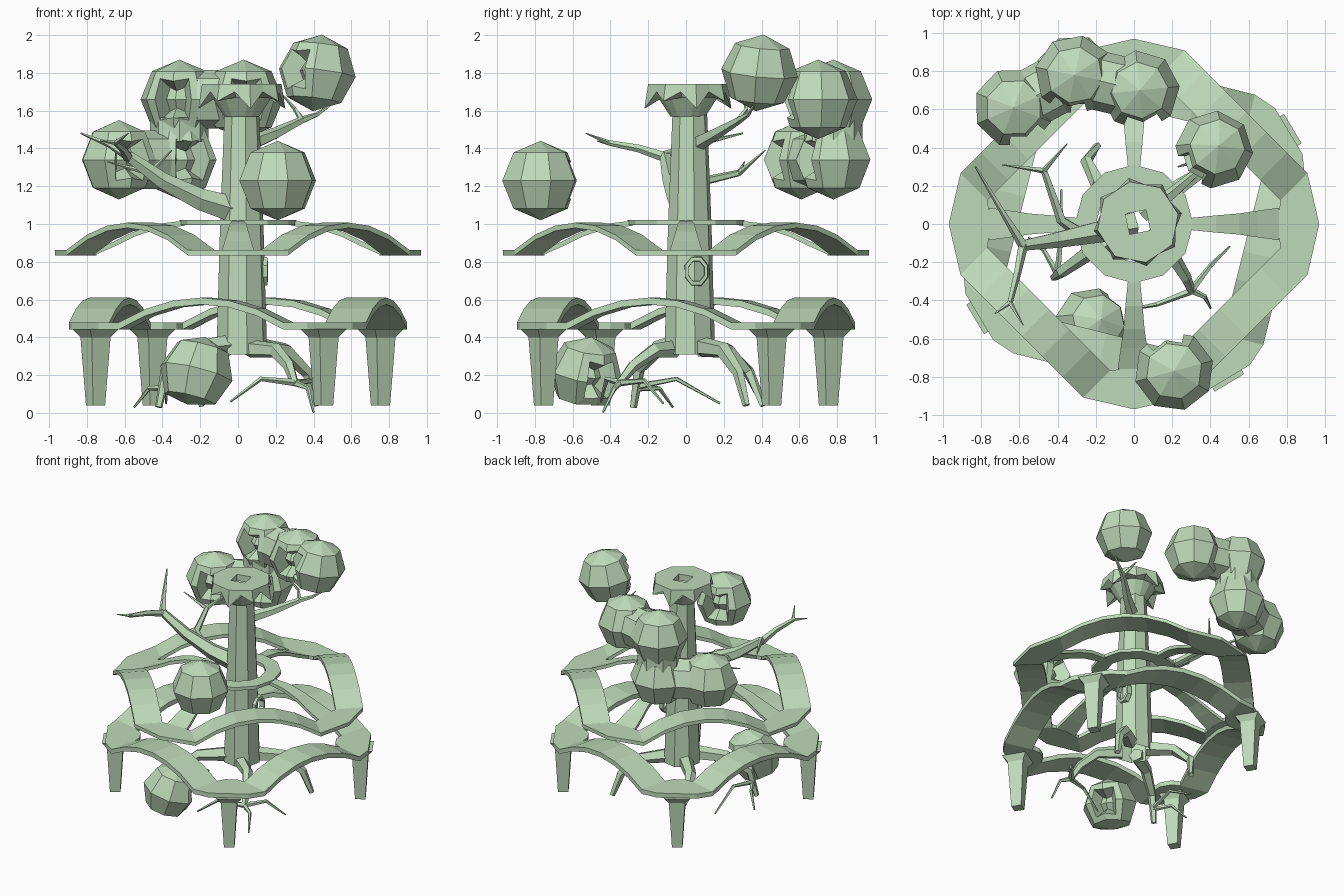
import bpy, bmesh, math
from mathutils import Vector, Matrix

if "Cube" in bpy.data.objects:
    bpy.data.objects.remove(bpy.data.objects["Cube"])

leaf = bpy.data.materials.new("pale green")
leaf.diffuse_color = (0.52, 0.70, 0.49, 1)
leaf.use_nodes = True
leaf.node_tree.nodes["Principled BSDF"].inputs["Base Color"].default_value = leaf.diffuse_color


def finish(name, bm):
    bmesh.ops.recalc_face_normals(bm, faces=bm.faces)
    me = bpy.data.meshes.new(name)
    bm.to_mesh(me)
    bm.free()
    me.materials.append(leaf)
    ob = bpy.data.objects.new(name, me)
    bpy.context.collection.objects.link(ob)
    return ob


def loft(bm, rings, closed=False, caps=True):
    """Skin a list of equal-length point rings."""
    vs = [[bm.verts.new(p) for p in r] for r in rings]
    n = len(vs[0])
    for a in range(len(vs) if closed else len(vs) - 1):
        A, B = vs[a], vs[(a + 1) % len(vs)]
        for i in range(n):
            j = (i + 1) % n
            bm.faces.new((A[i], A[j], B[j], B[i]))
    if caps and not closed:
        bm.faces.new(vs[0])
        bm.faces.new(vs[-1])


def circle(cx, cy, z, r, n, start=0.0):
    return [(cx + r * math.cos(start + 2 * math.pi * i / n),
             cy + r * math.sin(start + 2 * math.pi * i / n), z) for i in range(n)]


def tube(bm, pts, r0, r1, n=5):
    """Tapered limb along a path."""
    pts = [Vector(p) for p in pts]
    rings = []
    for k, p in enumerate(pts):
        d = (pts[min(k + 1, len(pts) - 1)] - pts[max(k - 1, 0)]).normalized()
        q = d.to_track_quat('Z', 'Y')
        r = r0 + (r1 - r0) * k / (len(pts) - 1)
        rings.append([p + q @ Vector(c) for c in circle(0, 0, 0, r, n)])
    loft(bm, rings)


def limb(name, parts):
    bm = bmesh.new()
    for pts, r0, r1 in parts:
        tube(bm, pts, r0, r1)
    finish(name, bm)


def slab(o, i, z, t):
    """Rectangular section between an outer and an inner edge point."""
    return [(o[0], o[1], z), (i[0], i[1], z), (i[0], i[1], z - t), (o[0], o[1], z - t)]


def walkway(name, angle, dist, width, half, base, rise, t, tip):
    """Rounded square walkway: four arched bridges between flat corners."""
    bm = bmesh.new()
    rings = []
    for k in range(4):
        a = angle + k * math.pi / 2
        # corner platform, tip given as (radius, half angle) points
        u = Vector((math.cos(a), math.sin(a)))
        v = Vector((-u.y, u.x))
        for r, s in tip:
            rings.append(slab(u * r + v * s, u * (dist - width / 2) * 1.19 + v * s * 0.3, base, t))
        # bridge
        m = a + math.pi / 4
        u = Vector((math.cos(m), math.sin(m)))
        v = Vector((-u.y, u.x))
        for i in range(7):
            s = (i - 3) / 3
            o = u * (dist + width / 2) + v * half * s
            n = u * (dist - width / 2) + v * half * s
            rings.append(slab(o, n, base + rise * (1 - s * s), t))
    loft(bm, rings, closed=True)
    finish(name, bm)


# Walkways
walkway("upper_walkway", 0, 0.73, 0.2, 0.455, 0.862, 0.145, 0.028, [(0.97, 0.0)])
LOW = math.radians(31)
walkway("lower_walkway", LOW, 0.7, 0.22, 0.45, 0.478, 0.132, 0.036, [(0.945, -0.14), (0.945, 0.14)])

# Legs under the lower corners
for k in range(4):
    a = LOW + k * math.pi / 2
    bm = bmesh.new()
    cx, cy = 0.88 * math.cos(a), 0.88 * math.sin(a)
    loft(bm, [circle(cx, cy, z, h * 1.414, 4, a + math.pi / 4)
              for z, h in ((0.04, 0.037), (0.4, 0.058), (0.445, 0.09))])
    finish("leg_%d" % k, bm)

# Ring around the trunk and its four arched spokes
bm = bmesh.new()
ring = [slab(o, i, 1.02, 0.025) for o, i in
        zip(circle(0, 0, 0, 0.31, 12), circle(0, 0, 0, 0.2, 12))]
loft(bm, ring, closed=True)
for k in range(4):
    M = Matrix.Rotation(k * math.pi / 2, 3, 'Z')
    rings = []
    for r, w, z in ((0.28, 0.03, 1.018), (0.43, 0.045, 1.0), (0.55, 0.055, 0.96),
                    (0.65, 0.07, 0.91), (0.76, 0.085, 0.862)):
        rings.append([M @ Vector(p) for p in slab((r, w), (r, -w), z, 0.027)])
    loft(bm, rings)
finish("ring_and_spokes", bm)

# Trunk, an open tube
C = 0.02
bm = bmesh.new()
loft(bm, [circle(C, C, z, r, 8, 0.2) for z, r in
          ((0.31, 0.137), (0.65, 0.127), (1.0, 0.117), (1.6, 0.093))], caps=False)
finish("trunk", bm)

# Crown with square opening and drooping jagged rim
N = 16
def crown_ring(z, r):
    return [(C + r(i) * math.cos(0.2 + i * math.pi / 8),
             C - 0.01 + r(i) * math.sin(0.2 + i * math.pi / 8), z(i)) for i in range(N)]
def square(i):
    a = i * math.pi / 8
    return 0.055 / max(abs(math.cos(a)), abs(math.sin(a)))
bm = bmesh.new()
loft(bm, [crown_ring(lambda i: 1.69, square),
          crown_ring(lambda i: 1.74, square),
          crown_ring(lambda i: 1.74, lambda i: 0.215 if i % 2 == 0 else 0.2),
          crown_ring(lambda i: 1.61 if i % 4 == 0 else (1.65 if i % 2 == 0 else 1.7),
                     lambda i: 0.235 if i % 2 == 0 else 0.2),
          crown_ring(lambda i: 1.67, lambda i: 0.16),
          crown_ring(lambda i: 1.57, lambda i: 0.095)], caps=False)
finish("crown", bm)

# Knot hole on the right of the trunk
bm = bmesh.new()
knot = []
for i in range(8):
    a = math.pi / 8 + i * math.pi / 4
    knot.append([(x, 0.055 + 0.8 * r * math.cos(a), 0.75 + r * math.sin(a))
                 for x, r in ((0.12, 0.085), (0.155, 0.08), (0.158, 0.058), (0.12, 0.055))])
loft(bm, knot, closed=True)
finish("knot_hole", bm)


# Round pods, each with a recessed doorway facing the given direction
def pod(name, c, r, d):
    bm = bmesh.new()
    bmesh.ops.create_uvsphere(bm, u_segments=8, v_segments=4, radius=r)
    faces = [f for f in bm.faces if any((v.co - Vector((r, 0, 0))).length < 0.01 for v in f.verts)]
    if faces:
        bmesh.ops.inset_region(bm, faces=faces, thickness=0.055)
        bmesh.ops.inset_region(bm, faces=faces, thickness=0.012, depth=-0.1)
    q = Vector(d).to_track_quat('X', 'Z')
    bmesh.ops.transform(bm, matrix=Matrix.Translation(c) @ q.to_matrix().to_4x4(), verts=bm.verts)
    for v in bm.verts:
        v.co.z = max(v.co.z, 0.045)
    finish(name, bm)


pod("front_pod", (0.21, -0.77, 1.23), 0.21, (-0.21, 0.78, 0))
pod("high_pod", (0.42, 0.39, 1.8), 0.205, (-0.6, -0.5, 0.12))
pod("ground_pod", (-0.22, -0.53, 0.21), 0.2, (0.7, 0.45, -0.25))
cluster = [((0.03, 0.7, 1.66), (0.1, -1, 0)), ((-0.31, 0.78, 1.66), (-0.2, -1, 0)),
           ((-0.31, 0.78, 1.34), (0.4, -0.9, 0)), ((-0.63, 0.61, 1.34), (0.4, -0.9, 0))]
for k, (c, d) in enumerate(cluster):
    pod("back_pod_%d" % k, c, 0.21, d)

# Necks joining the back pods
for k in range(3):
    a, b = Vector(cluster[k][0]), Vector(cluster[k + 1][0])
    bm = bmesh.new()
    tube(bm, [a.lerp(b, 0.3), a.lerp(b, 0.7)], 0.155, 0.155, 8)
    finish("pod_neck_%d" % k, bm)

# Branches
limb("left_branch", [
    ([(0, 0.0, 1.07), (-0.2, -0.04, 1.13), (-0.4, -0.08, 1.23), (-0.58, -0.11, 1.36)], 0.075, 0.03),
    ([(-0.58, -0.11, 1.36), (-0.68, 0.05, 1.42), (-0.83, 0.3, 1.48)], 0.028, 0.005),
    ([(-0.58, -0.1, 1.35), (-0.61, -0.25, 1.4), (-0.65, -0.41, 1.43)], 0.028, 0.015),
    ([(-0.65, -0.41, 1.43), (-0.73, -0.47, 1.44)], 0.014, 0.003),
    ([(-0.65, -0.41, 1.43), (-0.58, -0.53, 1.48)], 0.014, 0.003),
    ([(-0.28, -0.05, 1.16), (-0.38, 0.02, 1.21), (-0.47, 0.28, 1.27)], 0.035, 0.018),
    ([(-0.47, 0.28, 1.27), (-0.69, 0.31, 1.33)], 0.016, 0.003),
    ([(-0.47, 0.28, 1.27), (-0.35, 0.42, 1.39)], 0.016, 0.003)])
limb("right_branch", [
    ([(0.05, 0.05, 1.42), (0.2, 0.16, 1.48), (0.34, 0.28, 1.55)], 0.045, 0.02),
    ([(0.34, 0.28, 1.55), (0.42, 0.33, 1.58), (0.53, 0.38, 1.66)], 0.02, 0.004),
    ([(0.34, 0.28, 1.55), (0.3, 0.32, 1.61), (0.23, 0.3, 1.69)], 0.018, 0.004)])

# Roots
limb("front_root", [
    ([(0.06, -0.06, 0.34), (0.2, -0.17, 0.33), (0.27, -0.28, 0.25), (0.3, -0.35, 0.16)], 0.05, 0.022),
    ([(0.3, -0.35, 0.16), (0.4, -0.22, 0.17), (0.5, -0.12, 0.05)], 0.02, 0.006),
    ([(0.3, -0.35, 0.16), (0.12, -0.42, 0.18), (-0.04, -0.45, 0.06)], 0.02, 0.006),
    ([(0.3, -0.35, 0.16), (0.37, -0.38, 0.13), (0.4, -0.44, 0.003)], 0.02, 0.006)])
limb("right_root", [
    ([(0.1, 0.08, 0.35), (0.25, 0.2, 0.33), (0.37, 0.28, 0.21), (0.42, 0.32, 0.04)], 0.055, 0.02)])
limb("left_root", [
    ([(-0.06, -0.05, 0.36), (-0.24, -0.15, 0.34), (-0.38, -0.25, 0.23), (-0.42, -0.28, 0.03)], 0.055, 0.02),
    ([(-0.4, -0.26, 0.13), (-0.47, -0.14, 0.13), (-0.55, -0.07, 0.03)], 0.018, 0.006),
    ([(-0.4, -0.26, 0.14), (-0.38, -0.05, 0.18), (-0.38, 0.18, 0.05)], 0.018, 0.006)])
limb("back_root", [
    ([(-0.05, 0.08, 0.35), (-0.19, 0.22, 0.33), (-0.25, 0.33, 0.22), (-0.19, 0.41, 0.04)], 0.055, 0.02)])
